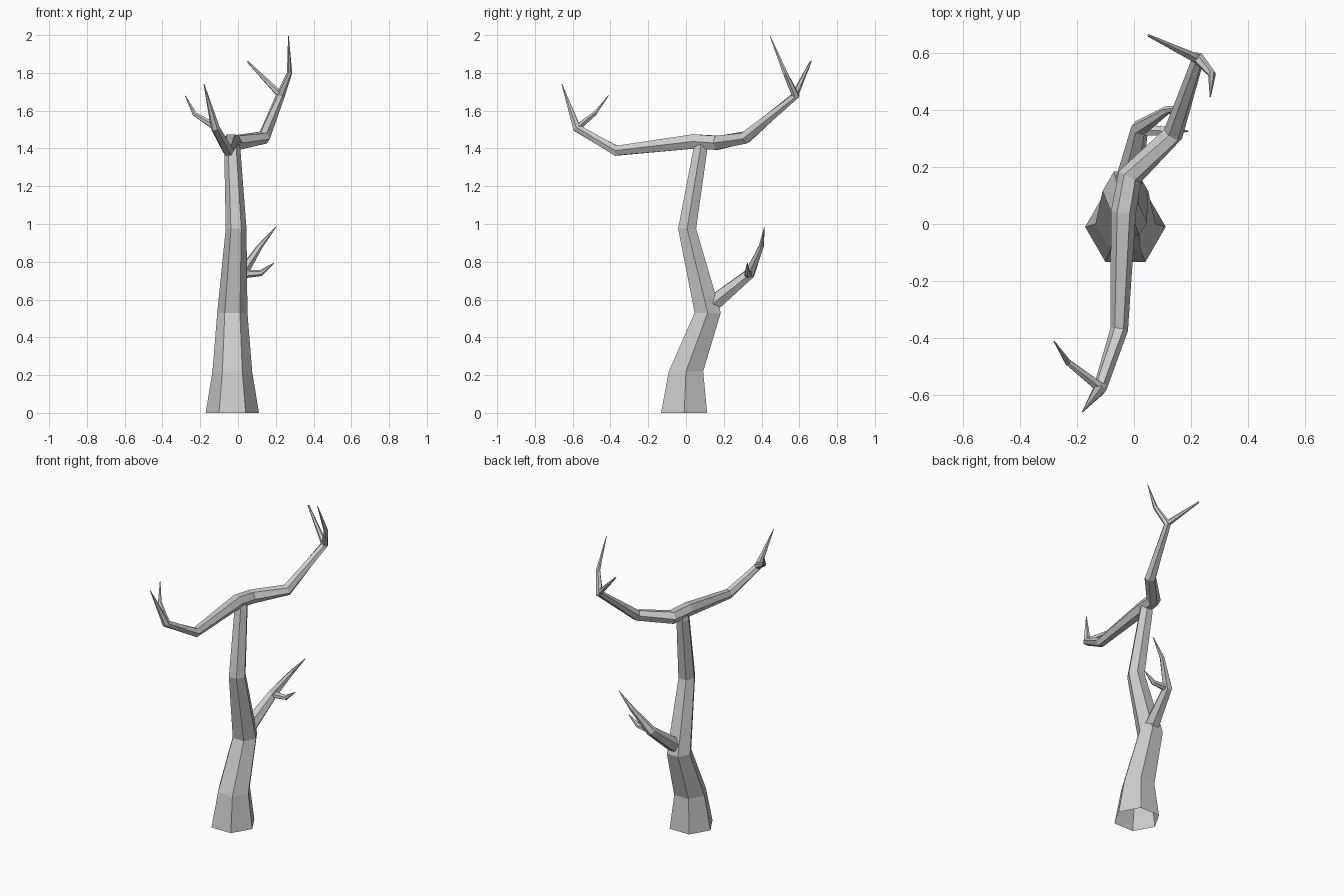
import bpy, bmesh, math
from mathutils import Vector

if "Cube" in bpy.data.objects:
    bpy.data.objects.remove(bpy.data.objects["Cube"])


def limb(name, pts, sides=6, ref=(1, 0, 0), level=False, closed=True):
    """Faceted tapering tube through (x, y, z, radius) points."""
    bm = bmesh.new()
    P = [Vector(p[:3]) for p in pts]
    rings = []
    for i, p in enumerate(P):
        a = (p - P[i - 1]).normalized() if i else Vector()
        b = (P[i + 1] - p).normalized() if i < len(P) - 1 else Vector()
        n = Vector((0, 0, 1)) if level else (a + b).normalized()
        u = Vector(ref)
        u = (u - n * u.dot(n)).normalized()
        v = n.cross(u)
        ring = []
        for k in range(sides):
            t = 2 * math.pi * k / sides
            ring.append(bm.verts.new(p + (u * math.cos(t) + v * math.sin(t)) * pts[i][3]))
        rings.append(ring)
    for r, s in zip(rings, rings[1:]):
        for k in range(sides):
            j = (k + 1) % sides
            bm.faces.new((r[k], r[j], s[j], s[k]))
    if closed:
        bm.faces.new(rings[0][::-1])
        bm.faces.new(rings[-1])
    bmesh.ops.recalc_face_normals(bm, faces=bm.faces)
    me = bpy.data.meshes.new(name)
    bm.to_mesh(me)
    bm.free()
    ob = bpy.data.objects.new(name, me)
    bpy.context.collection.objects.link(ob)
    return ob


# Crooked trunk, open at the ground
limb("trunk", [(-0.03, -0.01, 0, 0.141), (-0.03, 0, 0.22, 0.105),
               (-0.03, 0.115, 0.53, 0.08), (-0.01, 0.006, 0.975, 0.055),
               (-0.03, 0.075, 1.39, 0.043), (-0.03, 0.08, 1.44, 0.034)],
     level=True, closed=False)

# Two main boughs run as one limb across the trunk top
limb("main_boughs", [(-0.18, -0.657, 1.74, 0.002), (-0.12, -0.578, 1.508, 0.024),
                     (-0.052, -0.37, 1.388, 0.031), (-0.037, 0.04, 1.437, 0.044),
                     (-0.015, 0.165, 1.43, 0.043), (0.137, 0.315, 1.458, 0.036),
                     (0.225, 0.58, 1.68, 0.023), (0.273, 0.525, 1.80, 0.014),
                     (0.267, 0.445, 1.995, 0.002)])

# Twigs on the main boughs
limb("front_twig", [(-0.115, -0.575, 1.51, 0.02), (-0.23, -0.485, 1.583, 0.012),
                    (-0.28, -0.41, 1.68, 0.002)], ref=(0, 0, 1))
limb("back_twig", [(0.228, 0.575, 1.68, 0.019), (0.05, 0.66, 1.86, 0.005)],
     ref=(0, 0, 1))

# Lower side branch with its twig
limb("lower_branch", [(-0.025, 0.12, 0.56, 0.05), (0.02, 0.335, 0.735, 0.031),
                      (0.115, 0.398, 0.88, 0.015), (0.2, 0.415, 0.983, 0.002)])
limb("lower_twig", [(0.02, 0.33, 0.735, 0.024), (0.12, 0.325, 0.74, 0.016),
                    (0.19, 0.325, 0.793, 0.002)], ref=(0, 0, 1))
